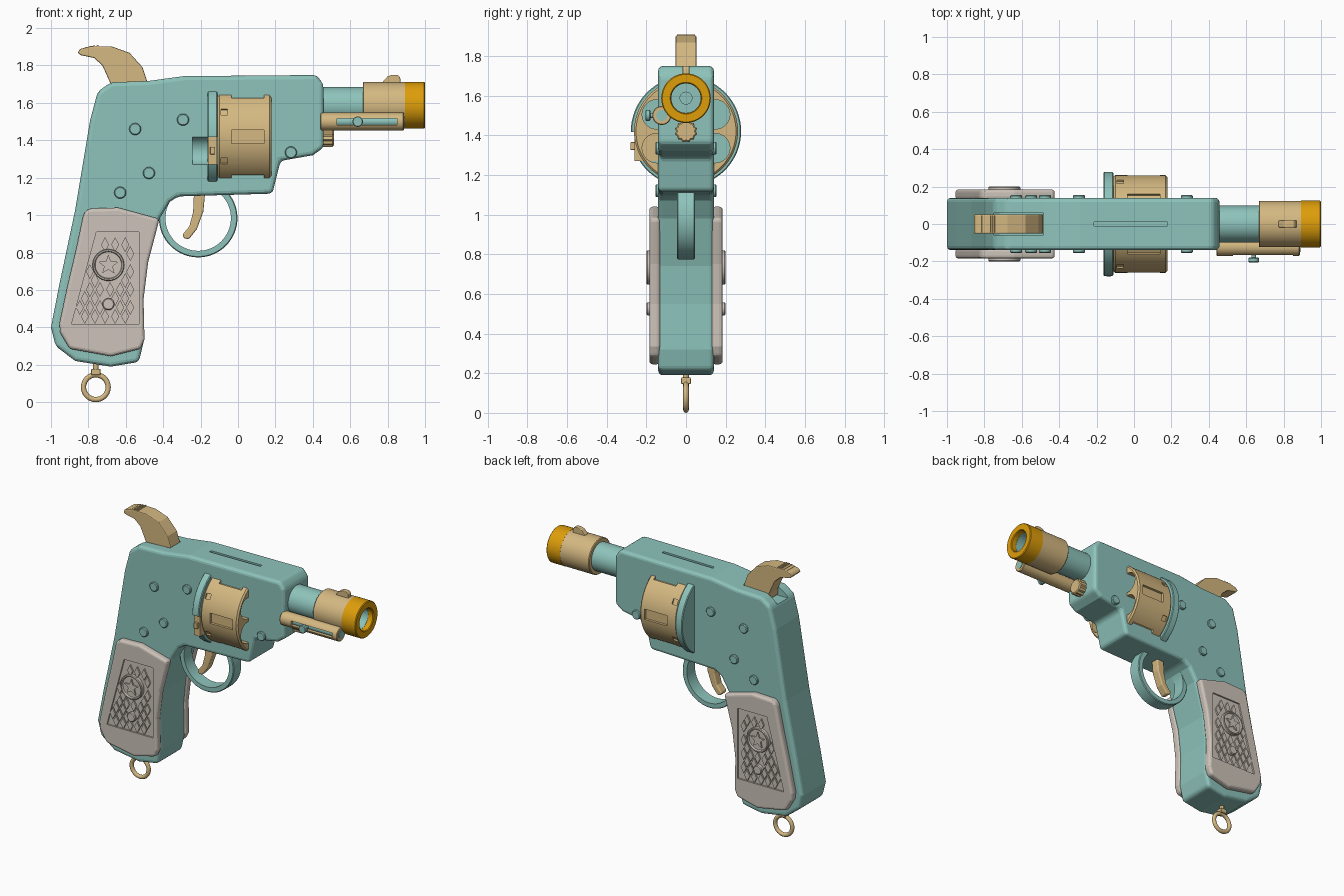
import bpy, bmesh, math
from mathutils import Vector, Matrix

default = bpy.data.objects.get("Cube")
if default:
    bpy.data.objects.remove(default, do_unlink=True)


def material(name, rgb):
    m = bpy.data.materials.new(name)
    m.use_nodes = True
    m.diffuse_color = (*rgb, 1)
    m.node_tree.nodes["Principled BSDF"].inputs["Base Color"].default_value = (*rgb, 1)
    return m


TEAL = material("teal", (.27, .55, .50))
TAN = material("tan", (.66, .48, .22))
GOLD = material("gold", (.73, .34, .003))
IVORY = material("ivory", (.61, .55, .49))


def activate(ob):
    bpy.ops.object.select_all(action='DESELECT')
    ob.select_set(True)
    bpy.context.view_layer.objects.active = ob


def finish(bm, name, mat):
    bmesh.ops.recalc_face_normals(bm, faces=bm.faces)
    mesh = bpy.data.meshes.new(name)
    bm.to_mesh(mesh)
    bm.free()
    ob = bpy.data.objects.new(name, mesh)
    bpy.context.collection.objects.link(ob)
    mesh.materials.append(mat)
    return ob


def prism(name, loops, y0, y1, mat, bevel=0, segments=3):
    """Extrude outlines in the x-z plane from y0 to y1."""
    bm = bmesh.new()
    for loop in loops:
        face = bm.faces.new([bm.verts.new((x, y0, z)) for x, z in loop])
        out = bmesh.ops.extrude_face_region(bm, geom=[face])
        moved = [v for v in out["geom"] if isinstance(v, bmesh.types.BMVert)]
        bmesh.ops.translate(bm, verts=moved, vec=(0, y1 - y0, 0))
    ob = finish(bm, name, mat)
    if bevel:
        mod = ob.modifiers.new("bevel", 'BEVEL')
        mod.width, mod.segments = bevel, segments
        activate(ob)
        bpy.ops.object.modifier_apply(modifier=mod.name)
    return ob


def box(name, x, y, z, mat, bevel=0):
    """Box given by its (low, high) range on each axis."""
    loop = [(x[0], z[0]), (x[1], z[0]), (x[1], z[1]), (x[0], z[1])]
    return prism(name, [loop], y[0], y[1], mat, bevel)


def lathe(name, profile, centre, mat, axis='X', seg=40, wave=0):
    """Turn (distance along axis, radius) points round an axis through centre."""
    bm = bmesh.new()
    rings = []
    for a, r in profile:
        ring = []
        for k in range(seg):
            t = 2 * math.pi * k / seg
            rr = r * (1 + wave * (k % 2))
            c, s = rr * math.cos(t), rr * math.sin(t)
            co = (a, c, s) if axis == 'X' else (c, a, s)
            ring.append(bm.verts.new(Vector(co) + Vector(centre)))
        rings.append(ring)
    for p, q in zip(rings, rings[1:]):
        for k in range(seg):
            n = (k + 1) % seg
            bm.faces.new((p[k], p[n], q[n], q[k]))
    if profile[0] == profile[-1]:
        bmesh.ops.remove_doubles(bm, verts=bm.verts, dist=1e-5)
    else:
        bm.faces.new(rings[0])
        bm.faces.new(rings[-1])
    ob = finish(bm, name, mat)
    smooth(ob)
    return ob


def smooth(ob):
    activate(ob)
    bpy.ops.object.shade_smooth_by_angle(angle=math.radians(32))


def rod(name, a, b, r, centre, mat, axis='X', seg=40, chamfer=0):
    d = math.copysign(chamfer, b - a)
    pts = [(a, r), (b, r)] if not chamfer else [(a, r - chamfer), (a + d, r), (b - d, r), (b, r - chamfer)]
    return lathe(name, pts, centre, mat, axis, seg)


def cut(ob, cutter):
    mod = ob.modifiers.new("cut", 'BOOLEAN')
    mod.operation, mod.solver, mod.object = 'DIFFERENCE', 'EXACT', cutter
    activate(ob)
    bpy.ops.object.modifier_apply(modifier=mod.name)
    bpy.data.objects.remove(cutter, do_unlink=True)


# Frame with hammer slot, sighting groove and loading scoop
outline = [(-.79, 1.51), (-.75, 1.66), (-.68, 1.71), (-.48, 1.717), (-.29, 1.743), (.42, 1.749),
           (.457, 1.70), (.457, 1.36), (.40, 1.32), (.227, 1.29), (.184, 1.115), (-.32, 1.10),
           (-.366, 1.07), (-.42, .98), (-.49, .74), (-.51, .55), (-.505, .32), (-.53, .215),
           (-.68, .19), (-.87, .22), (-.975, .30), (-1, .40), (-.955, .63), (-.87, 1.03), (-.82, 1.33)]
frame = prism("frame", [outline], -.14, .14, TEAL, .022)
cut(frame, box("hammer_slot", (-.9, -.485), (-.06, .06), (1.65, 2), TEAL))
cut(frame, box("sight_groove", (-.215, .18), (-.01, .01), (1.715, 2), TEAL))
cut(frame, rod("scoop", -.243, -.13, .08, (0, -.17, 1.345), TEAL))

# Frame screws on both sides
for s in (-1, 1):
    for x, z in [(-.55, 1.46), (-.294, 1.51), (-.476, 1.225), (-.63, 1.12), (.283, 1.335)]:
        rod("frame_screw", s * .12, s * .155, .032, (x, 0, z), TEAL, 'Y', 24, .005)

# Recoil shield, loading gate and its latch
AXLE = (0, 0, 1.42)
shield = rod("recoil_shield", -.163, -.11, .278, AXLE, TEAL, seg=64, chamfer=.005)
cut(shield, box("gate_gap", (-.2, -.1), (-.4, -.12), (1.27, 1.417), TEAL))
smooth(shield)
box("loading_gate", (-.16, -.112), (-.26, -.1), (1.27, 1.417), TAN)
box("gate_latch", (-.15, -.122), (-.28, -.2), (1.325, 1.365), TAN, .004)

# Drum with six chambers, flutes and locking notches
drum = rod("drum", -.11, .178, .262, AXLE, TAN, seg=72, chamfer=.01)
for k in range(6):
    t = math.pi / 3 * k
    u = t + math.pi / 6
    cut(drum, rod("chamber", -.2, .3, .074, (0, .17 * math.cos(u), 1.42 + .17 * math.sin(u)), TAN))
    for angle, x, w, depth in [(t, (-.035, .14), .036, .242), (u, (-.092, -.055), .018, .251)]:
        notch = box("notch", x, (depth, .4), (-w, w), TAN)
        notch.data.transform(Matrix.Translation(AXLE) @ Matrix.Rotation(angle, 4, 'X'))
        cut(drum, notch)
smooth(drum)

# Barrel, sleeve, muzzle ring and front sight
BORE = (0, 0, 1.587)
lathe("barrel", [(.42, .098), (.96, .098), (.96, .074), (.76, .074), (.76, .03), (.70, .03)], BORE, TEAL)
lathe("barrel_sleeve", [(.667, .09), (.667, .119), (.672, .124), (.892, .124), (.892, .09), (.667, .09)],
      BORE, TAN, seg=48)
lathe("muzzle_ring", [(.892, .09), (.892, .125), (.995, .125), (1, .12), (1, .08), (.995, .075),
                      (.94, .075), (.892, .09)], BORE, GOLD, seg=48)
prism("front_sight", [[(.765, 1.69), (.775, 1.715), (.80, 1.742), (.825, 1.75), (.855, 1.75),
                       (.867, 1.735), (.872, 1.69)]], -.018, .018, TAN, .004)

# Ejector tube with slot, inner rod and thumb knob
EJECT = (0, -.122, 1.5)
tube = rod("ejector_tube", .44, .887, .048, EJECT, TAN, seg=32, chamfer=.004)
cut(tube, box("ejector_slot", (.53, .85), (-.3, -.135), (1.483, 1.517), TAN))
smooth(tube)
rod("ejector_rod", .5, .89, .028, EJECT, TEAL, seg=24)
rod("ejector_stem", -.13, -.185, .013, (.64, 0, 1.5), TEAL, 'Y', 16)
rod("ejector_knob", -.18, -.205, .028, (.64, 0, 1.5), TEAL, 'Y', 24, .004)

# Knurled axle pin head
lathe("axle_pin_head", [(.45, .05), (.505, .05), (.512, .043)], AXLE, TAN, seg=24, wave=.15)

# Hammer and spur ridges
prism("hammer", [[(-.485, 1.66), (-.487, 1.72), (-.51, 1.79), (-.58, 1.868), (-.676, 1.902),
                  (-.79, 1.903), (-.845, 1.888), (-.857, 1.87), (-.845, 1.856), (-.77, 1.84),
                  (-.725, 1.80), (-.68, 1.70), (-.68, 1.66)]], -.052, .052, TAN, .006, 2)
ridges = []
for k in range(5):
    x, z = -.75 - .02 * k, 1.898 - .0012 * k * k
    ridges.append([(x - .008, z), (x + .008, z), (x + .004, z + .011), (x - .004, z + .011)])
prism("spur_ridges", ridges, -.046, .046, TAN)

# Trigger and guard
prism("trigger", [[(-.235, 1.13), (-.175, 1.13), (-.185, 1.02), (-.22, .925), (-.262, .872),
                   (-.288, .875), (-.297, .895), (-.26, .94), (-.24, 1.015)]], -.03, .03, TAN, .008)
lathe("trigger_guard", [(-.045, .175), (-.045, .205), (-.04, .21), (.04, .21), (.045, .205),
                        (.045, .175), (-.045, .175)], (-.213, 0, .984), TEAL, 'Y', 64)

# Grip panels with a checkered field, star medallion and screw
panel = [(-.80, 1.035), (-.64, 1.04), (-.42, .98), (-.435, .92), (-.48, .75), (-.505, .55),
         (-.50, .335), (-.52, .285), (-.68, .245), (-.90, .285), (-.95, .37), (-.955, .42),
         (-.91, .63), (-.865, .82), (-.825, 1.01)]
field = [(-.757, .91), (-.53, .91), (-.53, .417), (-.89, .417)]
MX, MZ, SZ = -.693, .733, .524
diamonds = []
for i in range(16):
    for j in range(12):
        x, z = -.9 + .027 * i, .41 + .048 * j
        left = -.757 - .27 * (.91 - z)
        clear = math.hypot(x - MX, z - MZ) > .1 and math.hypot(x - MX, z - SZ) > .045
        if (i + j) % 2 == 0 and clear and left + .02 < x < -.55 and .45 < z < .88:
            diamonds.append([(x - .021, z), (x, z - .04), (x + .021, z), (x, z + .04)])
star = []
for k in range(10):
    r, t = (.024 if k % 2 else .056), math.pi / 2 + math.pi * k / 5
    star.append((MX + r * math.cos(t), MZ + r * math.sin(t)))
medal = [(.16, .085), (.195, .085), (.2, .081), (.2, .074), (.188, .07)]
for s, side in ((1, "left"), (-1, "right")):
    grip = prism(side + "_grip_panel", [panel], s * .13, s * .185, IVORY, .018)
    cut(grip, prism("field", [field], s * .174, s * .3, IVORY))
    prism(side + "_checkering", [d for d in diamonds], s * .17, s * .185, IVORY)
    lathe(side + "_medallion", [(s * a, r) for a, r in medal], (MX, 0, MZ), IVORY, 'Y')
    prism(side + "_star", [star], s * .18, s * .198, IVORY)
    rod(side + "_grip_screw", s * .16, s * .2, .032, (MX, 0, SZ), IVORY, 'Y', 24, .005)

# Lanyard ring and mount
loop = [(.014 * math.sin(k * math.pi / 6), .066 + .014 * math.cos(k * math.pi / 6)) for k in range(12)]
lathe("lanyard_ring", loop + loop[:1], (-.76, 0, .08), TAN, 'Y')
box("lanyard_mount", (-.785, -.735), (-.024, .024), (.145, .178), TAN, .004)
rod("lanyard_post", .17, .22, .015, (-.76, 0, 0), TAN, 'Y', 16).data.transform(
    Matrix.Translation((-.76, 0, 0)) @ Matrix.Rotation(math.pi / 2, 4, 'X') @ Matrix.Translation((.76, 0, 0)))
